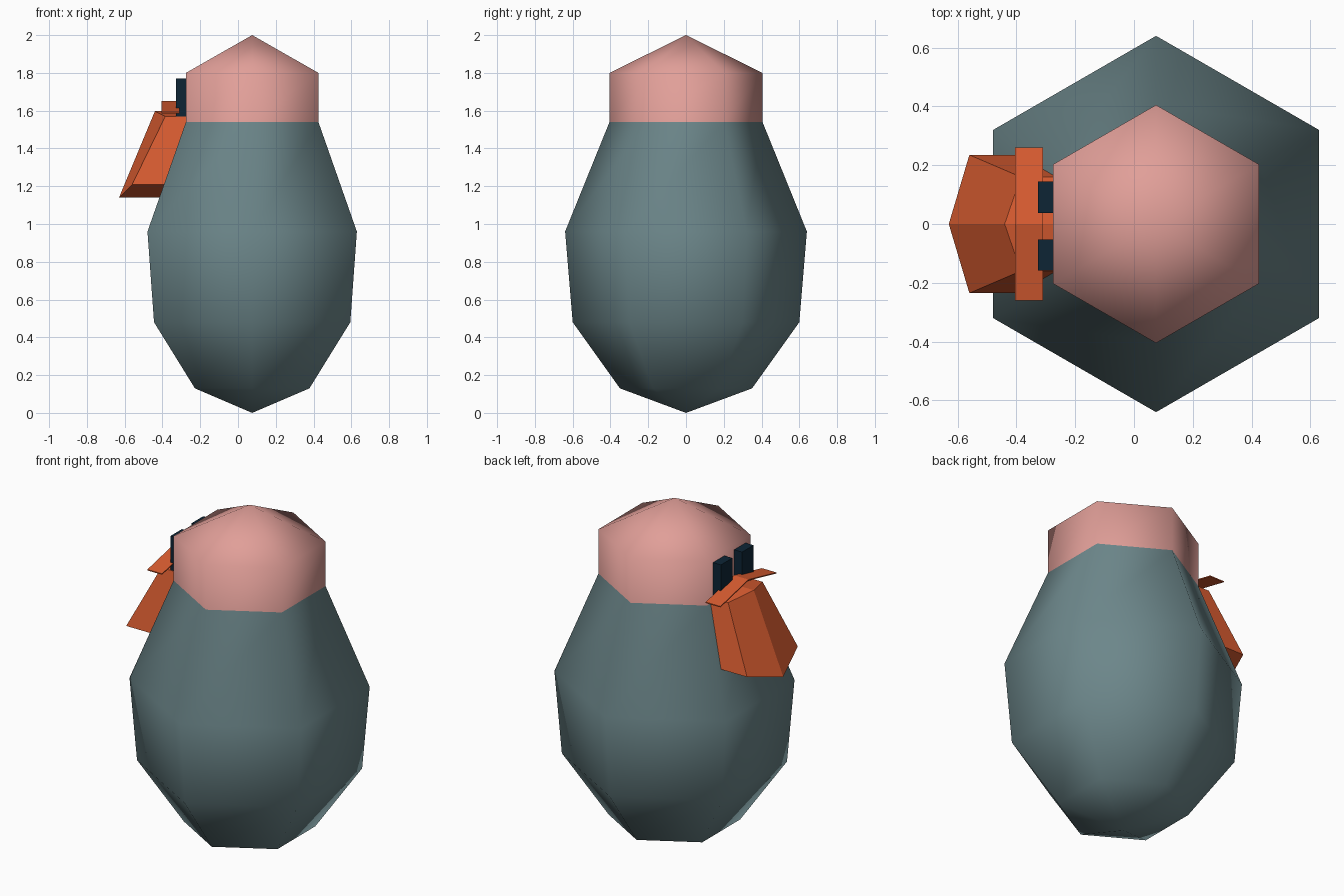
import bpy, bmesh, math

if "Cube" in bpy.data.objects:
    bpy.data.objects.remove(bpy.data.objects["Cube"])


def material(name, rgb):
    m = bpy.data.materials.new(name)
    m.diffuse_color = (*rgb, 1)
    m.use_nodes = True
    m.node_tree.nodes["Principled BSDF"].inputs["Base Color"].default_value = m.diffuse_color
    return m


GREY = material("slate grey", (0.15, 0.24, 0.255))
PINK = material("pink", (0.75, 0.345, 0.315))
ORANGE = material("orange", (0.69, 0.107, 0.03))
NAVY = material("dark navy", (0.004, 0.018, 0.036))


def make(name, verts, faces, mats):
    mesh = bpy.data.meshes.new(name)
    mesh.from_pydata(verts, [], faces)
    bm = bmesh.new()
    bm.from_mesh(mesh)
    bmesh.ops.recalc_face_normals(bm, faces=bm.faces)
    bm.to_mesh(mesh)
    bm.free()
    for m in mats:
        mesh.materials.append(m)
    ob = bpy.data.objects.new(name, mesh)
    bpy.context.collection.objects.link(ob)
    return ob


# Body and head: six-sided turned profile (radius, height) between two tips
CX, SIDES, NECK = 0.075, 6, 1.54
profile = [(0.35, 0.13), (0.60, 0.48), (0.64, 0.96), (0.405, NECK), (0.405, 1.80)]
verts = [(CX + r * math.cos(math.radians(30 + 60 * i)),
          r * math.sin(math.radians(30 + 60 * i)), z)
         for r, z in profile for i in range(SIDES)]
low, high = len(verts), len(verts) + 1
verts += [(CX, 0, 0), (CX, 0, 2.0)]
faces = []
last = (len(profile) - 1) * SIDES
for i in range(SIDES):
    j = (i + 1) % SIDES
    faces += [(k * SIDES + i, k * SIDES + j, (k + 1) * SIDES + j, (k + 1) * SIDES + i)
              for k in range(len(profile) - 1)]
    faces += [(low, j, i), (high, last + i, last + j)]
body = make("body_and_head", verts, faces, [GREY, PINK])
for p in body.data.polygons:
    p.use_smooth = True
    p.material_index = int(p.center.z > NECK)

# Beak: keeled wedge that widens downward, rooted inside the body
top = [(-0.22, -0.16, 1.57), (-0.385, -0.16, 1.57), (-0.44, 0, 1.597),
       (-0.385, 0.16, 1.57), (-0.22, 0.16, 1.57), (-0.22, 0, 1.597)]
bottom = [(-0.3, -0.235, 1.21), (-0.56, -0.235, 1.21), (-0.63, 0, 1.14),
          (-0.56, 0.235, 1.21), (-0.3, 0.235, 1.21), (-0.3, 0, 1.14)]
faces = [(i, (i + 1) % 6, 6 + (i + 1) % 6, 6 + i) for i in range(6)]
for o in (0, 6):
    faces += [(o, o + 1, o + 2, o + 5), (o + 5, o + 2, o + 3, o + 4)]
make("beak", top + bottom, faces, [ORANGE])

# Beak ridge: thin roof-shaped plate over the beak
line = [(-0.26, 1.592), (0, 1.65), (0.26, 1.592)]
verts = [(x, y, z - d) for d in (0, 0.006) for x in (-0.405, -0.31) for y, z in line]
faces = []
for i in (0, 1):
    faces += [(i, i + 1, i + 4, i + 3), (i + 6, i + 9, i + 10, i + 7),
              (i, i + 6, i + 7, i + 1), (i + 3, i + 4, i + 10, i + 9)]
faces += [(0, 3, 9, 6), (2, 8, 11, 5)]
make("beak_ridge", verts, faces, [ORANGE])

# Eyes: two upright blocks set into the head
for name, y in (("eye_back", 0.091), ("eye_front", -0.105)):
    verts = [(x, y + dy, z) for x in (-0.327, -0.25) for dy in (-0.053, 0.053)
             for z in (1.57, 1.77)]
    make(name, verts, [(0, 1, 3, 2), (4, 6, 7, 5), (0, 4, 5, 1),
                       (2, 3, 7, 6), (0, 2, 6, 4), (1, 5, 7, 3)], [NAVY])
